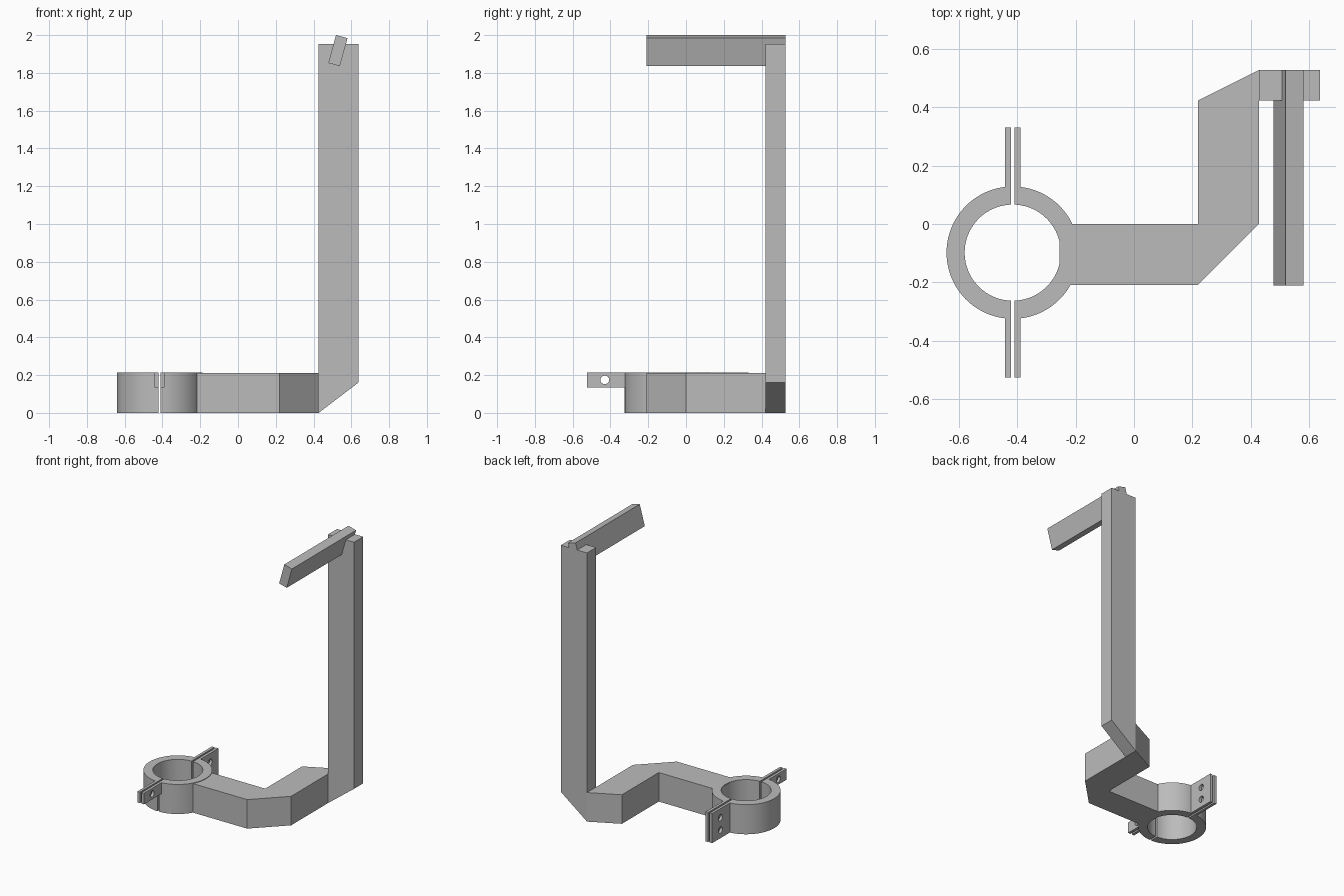
import bpy, bmesh
from math import acos, cos, sin, pi, radians

cube = bpy.data.objects.get("Cube")
if cube:
    bpy.data.objects.remove(cube, do_unlink=True)

grey = bpy.data.materials.new("plain grey")
grey.use_nodes = True
colour = (0.5, 0.5, 0.5, 1)
grey.diffuse_color = colour
grey.node_tree.nodes["Principled BSDF"].inputs["Base Color"].default_value = colour


def prism(name, outline, lo, hi, axis):
    """Extrude a closed 2D outline from lo to hi along the given axis."""
    place = {"x": lambda a, b, c: (c, a, b),
             "y": lambda a, b, c: (a, c, b),
             "z": lambda a, b, c: (a, b, c)}[axis]
    bm = bmesh.new()
    low = [bm.verts.new(place(a, b, lo)) for a, b in outline]
    high = [bm.verts.new(place(a, b, hi)) for a, b in outline]
    bm.faces.new(low)
    bm.faces.new(high)
    n = len(low)
    for i in range(n):
        j = (i + 1) % n
        bm.faces.new((low[i], low[j], high[j], high[i]))
    bmesh.ops.recalc_face_normals(bm, faces=bm.faces)
    mesh = bpy.data.meshes.new(name)
    bm.to_mesh(mesh)
    bm.free()
    mesh.materials.append(grey)
    obj = bpy.data.objects.new(name, mesh)
    bpy.context.collection.objects.link(obj)
    return obj


def rect(a0, a1, b0, b1):
    return [(a0, b0), (a1, b0), (a1, b1), (a0, b1)]


def activate(obj):
    bpy.ops.object.select_all(action="DESELECT")
    obj.select_set(True)
    bpy.context.view_layer.objects.active = obj


def drill(obj, y, z, radius=0.023):
    """Cut a round bolt hole along x."""
    circle = [(y + radius * cos(2 * pi * i / 24), z + radius * sin(2 * pi * i / 24))
              for i in range(24)]
    cutter = prism("bolt_hole_cutter", circle, -0.6, -0.2, "x")
    cutter.hide_render = True
    mod = obj.modifiers.new("bolt hole", "BOOLEAN")
    mod.operation = "DIFFERENCE"
    mod.solver = "EXACT"
    mod.object = cutter
    activate(obj)
    bpy.ops.object.modifier_apply(modifier=mod.name)
    bpy.data.objects.remove(cutter, do_unlink=True)


# Split clamp ring with bolt flanges
CX, CY, HEIGHT = -0.415, -0.098, 0.215
OUTER, INNER, GAP = 0.2265, 0.1645, 0.006
STEPS = 40


def arc(radius, side):
    end = acos(GAP / radius)
    angles = [-end + 2 * end * i / STEPS for i in range(STEPS + 1)]
    return [(CX + side * radius * cos(t), CY + radius * sin(t)) for t in angles]


for label, side in (("right", -1), ("left", 1)):
    half = prism(f"clamp_half_{label}", arc(OUTER, side) + arc(INNER, side)[::-1],
                 0, HEIGHT, "z")
    activate(half)
    bpy.ops.object.shade_smooth_by_angle(angle=radians(30))

    x0, x1 = sorted((CX + side * GAP, CX + side * 0.026))
    front = prism(f"front_flange_{label}", rect(-0.525, CY - 0.19, 0.135, HEIGHT), x0, x1, "x")
    drill(front, -0.43, 0.175)
    back = prism(f"back_flange_{label}", rect(CY + 0.19, 0.33, 0, HEIGHT), x0, x1, "x")
    for z in (0.06, 0.15):
        drill(back, 0.235, z)

# Cranked base arm
prism("base_arm", [(-0.255, -0.208), (0.219, -0.208), (0.427, 0), (0.427, 0.527),
                   (0.219, 0.423), (0.219, 0), (-0.255, 0)], 0, 0.211, "z")

# Upright post with bevelled foot
prism("upright_post", [(0.427, 0), (0.637, 0.16), (0.637, 1.952), (0.427, 1.952)],
      0.422, 0.527, "y")

# Tilted bar across the top
prism("top_bar", [(0.478, 1.852), (0.539, 1.836), (0.58, 1.984), (0.519, 2.0)],
      -0.21, 0.527, "y")
